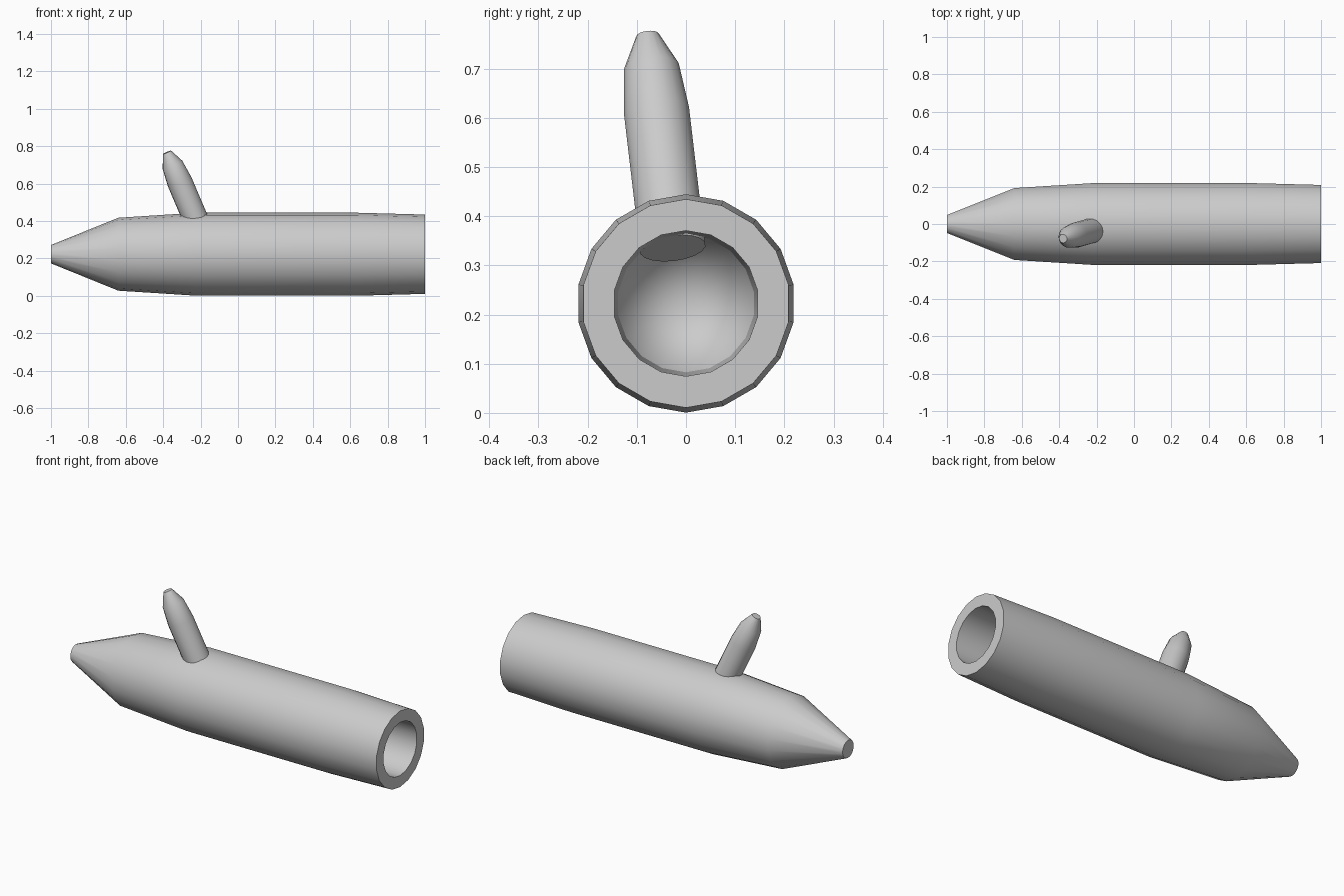
import bpy
import bmesh
from math import cos, sin, tau, radians
from mathutils import Vector, Matrix

if "Cube" in bpy.data.objects:
    bpy.data.objects.remove(bpy.data.objects["Cube"])

SIDES = 18


def lathe(name, profile, origin, direction):
    """Revolve (distance, radius) points about an axis; radius 0 gives an apex."""
    axis = Vector(direction).normalized()
    up = Vector((0, 0, 1)) if abs(axis.z) < 0.5 else Vector((1, 0, 0))
    u = (up - axis * up.dot(axis)).normalized()
    v = axis.cross(u)
    bm = bmesh.new()
    rings = []
    for d, r in profile:
        c = Vector(origin) + axis * d
        if r == 0:
            rings.append([bm.verts.new(c)] * SIDES)
        else:
            rings.append([bm.verts.new(c + r * (u * cos(tau * i / SIDES) + v * sin(tau * i / SIDES)))
                          for i in range(SIDES)])
    for a, b in zip(rings, rings[1:]):
        for i in range(SIDES):
            j = (i + 1) % SIDES
            bm.faces.new(dict.fromkeys((a[i], a[j], b[j], b[i])))
    for ring in (rings[0], rings[-1]):
        if ring[0] is not ring[1]:
            bm.faces.new(ring)
    bmesh.ops.recalc_face_normals(bm, faces=bm.faces)
    mesh = bpy.data.meshes.new(name)
    bm.to_mesh(mesh)
    bm.free()
    obj = bpy.data.objects.new(name, mesh)
    bpy.context.collection.objects.link(obj)
    bpy.ops.object.select_all(action='DESELECT')
    obj.select_set(True)
    bpy.context.view_layer.objects.active = obj
    bpy.ops.object.shade_smooth_by_angle(angle=radians(21))
    return obj


# Tapered hollow trunk: outer skin, open end rim, then bore ending in a cone
lathe("trunk",
      [(-1.0, 0.049), (-0.64, 0.195), (-0.22, 0.222), (0.63, 0.222), (1.0, 0.212),
       (1.0, 0.148), (-0.64, 0.140), (-0.93, 0)],
      (0, 0, 0.2225), (1, 0, 0))

# Slanted branch stub whose flat base pokes into the bore
lathe("branch",
      [(0, 0.0675), (0.30, 0.0675), (0.40, 0.057), (0.473, 0.023)],
      (-0.195, -0.027, 0.335), (-0.426, -0.118, 1))
